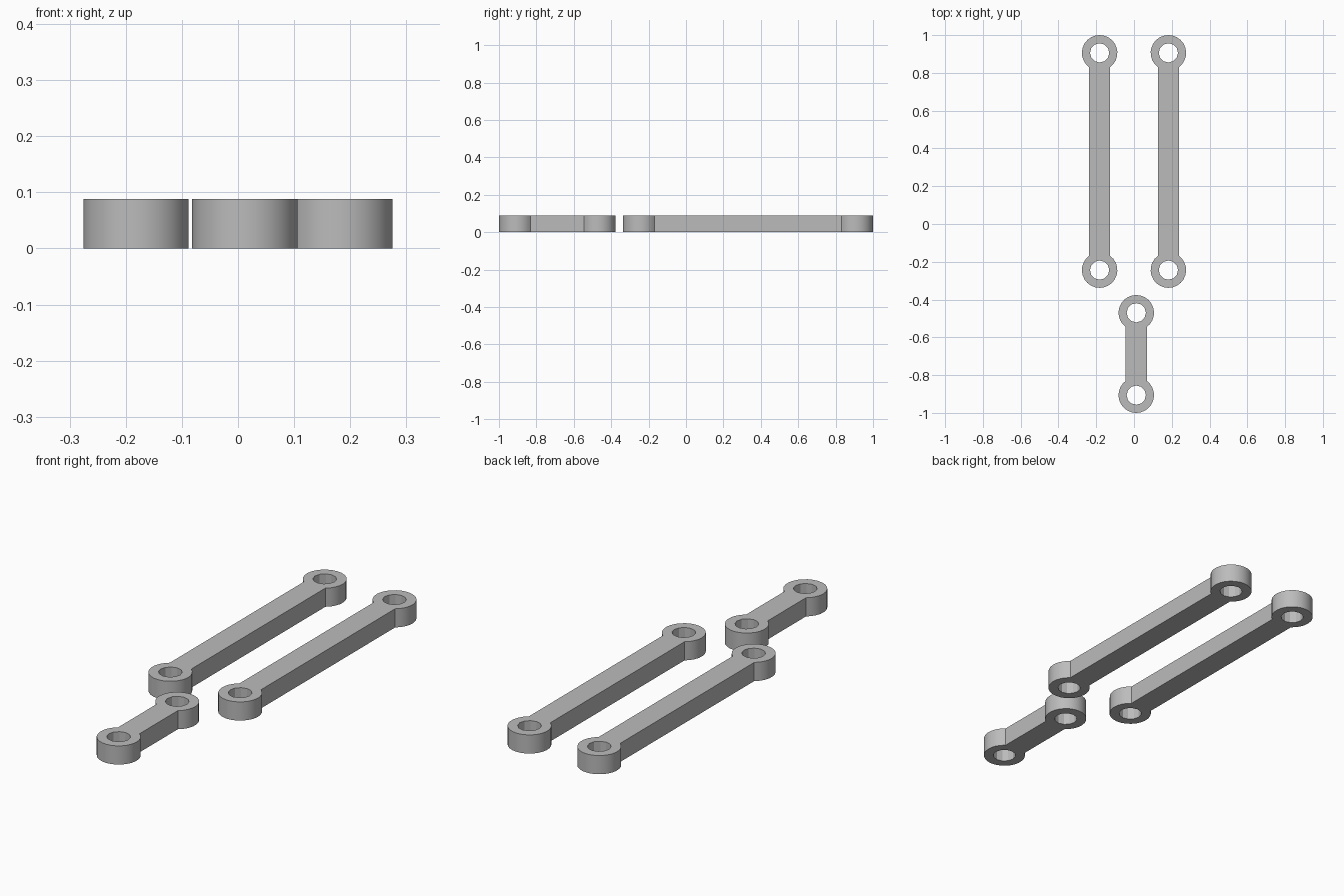
import bpy
import bmesh
from math import asin, cos, sin, pi, tau, radians

if "Cube" in bpy.data.objects:
    bpy.data.objects.remove(bpy.data.objects["Cube"], do_unlink=True)

THICKNESS = 0.088
EYE_RADIUS = 0.094
HOLE_RADIUS = 0.051
HALF_WIDTH = 0.056
ARC_STEPS = 20
HOLE_SIDES = 12

grey = bpy.data.materials.new("plain grey")
grey.use_nodes = True
colour = (0.5, 0.5, 0.5, 1)
grey.diffuse_color = colour
grey.node_tree.nodes["Principled BSDF"].inputs["Base Color"].default_value = colour


def closed_loop(bm, points):
    verts = [bm.verts.new((x, y, 0)) for x, y in points]
    return [bm.edges.new((v, verts[i - 1])) for i, v in enumerate(verts)]


def link(name, x, y_front, y_back):
    """Flat bar with a round, drilled eye at each end."""
    bm = bmesh.new()

    # Outline: two eye arcs joined by the straight sides of the bar
    neck = asin(HALF_WIDTH / EYE_RADIUS)
    outline = []
    for y, start in ((y_back, -pi / 2 + neck), (y_front, pi / 2 + neck)):
        for i in range(ARC_STEPS + 1):
            a = start + (tau - 2 * neck) * i / ARC_STEPS
            outline.append((x + EYE_RADIUS * cos(a), y + EYE_RADIUS * sin(a)))
    edges = closed_loop(bm, outline)

    # Holes through the eyes
    for y in (y_front, y_back):
        angles = [tau * i / HOLE_SIDES for i in range(HOLE_SIDES)]
        edges += closed_loop(bm, [(x + HOLE_RADIUS * cos(a), y + HOLE_RADIUS * sin(a))
                                  for a in angles])

    # Fill the flat shape and raise it to full thickness
    bmesh.ops.triangle_fill(bm, edges=edges, use_beauty=True, normal=(0, 0, 1))
    raised = bmesh.ops.extrude_face_region(bm, geom=bm.faces[:], use_keep_orig=True)
    top = [g for g in raised["geom"] if isinstance(g, bmesh.types.BMVert)]
    bmesh.ops.translate(bm, verts=top, vec=(0, 0, THICKNESS))
    bmesh.ops.recalc_face_normals(bm, faces=bm.faces[:])

    mesh = bpy.data.meshes.new(name)
    bm.to_mesh(mesh)
    bm.free()
    mesh.materials.append(grey)
    obj = bpy.data.objects.new(name, mesh)
    bpy.context.collection.objects.link(obj)

    # Smooth round eyes, crisp holes and rims
    bpy.ops.object.select_all(action='DESELECT')
    obj.select_set(True)
    bpy.context.view_layer.objects.active = obj
    bpy.ops.object.shade_smooth_by_angle(angle=radians(25))


# Two long links side by side, one short link in front
for side, x in (("left", 0.182), ("right", -0.182)):
    link(side + "_long_link", x, -0.244, 0.906)
link("short_link", 0.012, -0.906, -0.47)
